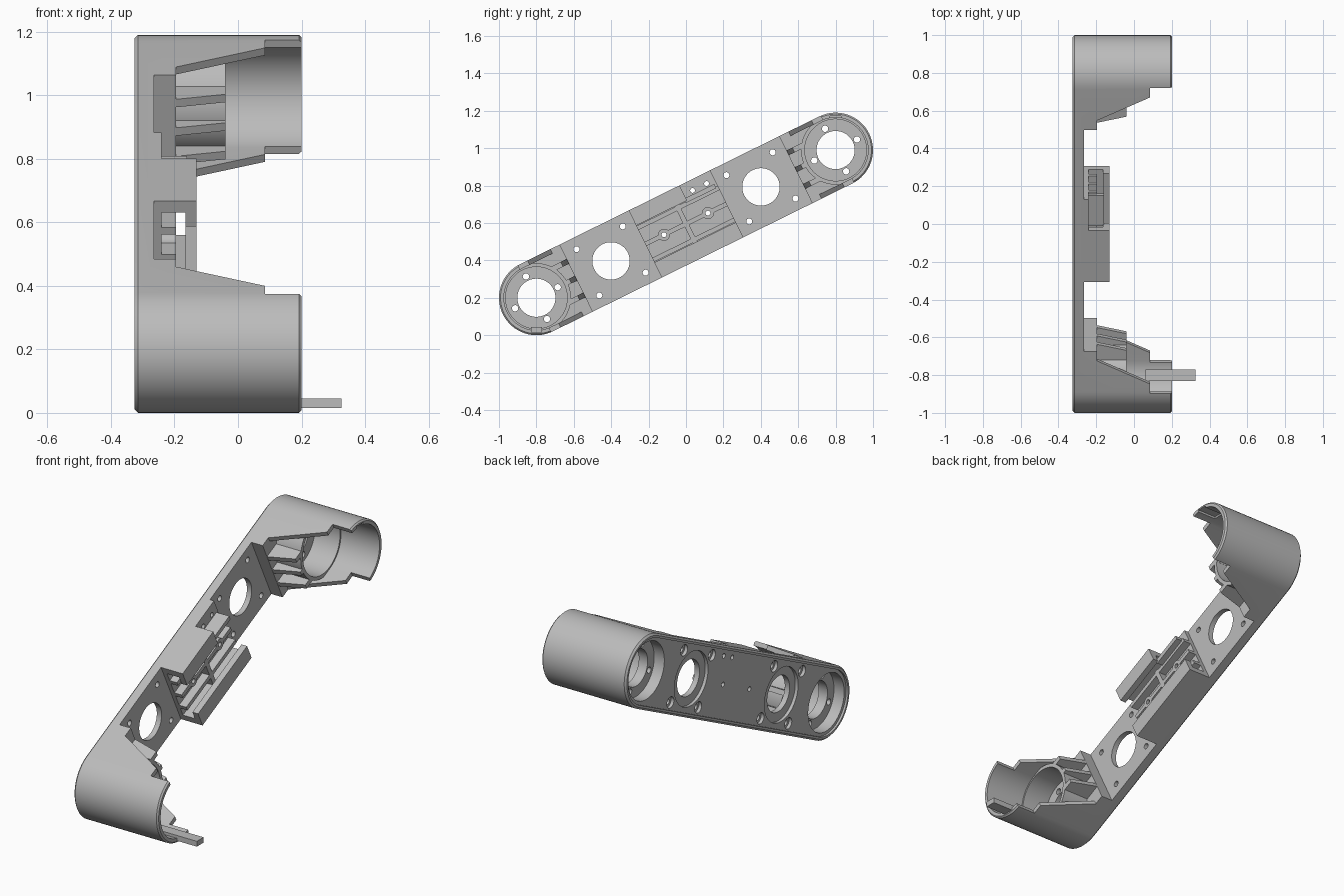
import bpy, bmesh
from math import sin, cos, pi, atan2, sqrt
from mathutils import Matrix

if "Cube" in bpy.data.objects:
    bpy.data.objects.remove(bpy.data.objects["Cube"])

# Local frame: u along the arm, v across it, w is depth (world x)
HALF, R = 0.892, 0.2
ang = atan2(0.4427, 0.8966)
c, s = cos(ang), sin(ang)
ARM = Matrix(((0, 0, 1, 0), (c, -s, 0, 0), (s, c, 0, 0.595), (0, 0, 0, 1)))
WORLD = Matrix.Identity(4)

grey = bpy.data.materials.new("Light grey plastic")
grey.use_nodes = True
colour = (0.5, 0.5, 0.5, 1)
grey.diffuse_color = colour
grey.node_tree.nodes["Principled BSDF"].inputs["Base Color"].default_value = colour


def loft(name, rings, frame=ARM):
    """Solid through matching rings of points, capped at both ends."""
    bm = bmesh.new()
    loops = [[bm.verts.new(p) for p in ring] for ring in rings]
    n = len(loops[0])
    for a, b in zip(loops, loops[1:]):
        for i in range(n):
            j = (i + 1) % n
            bm.faces.new((a[i], a[j], b[j], b[i]))
    bm.faces.new(loops[0][::-1])
    bm.faces.new(loops[-1])
    bm.transform(frame)
    bmesh.ops.recalc_face_normals(bm, faces=bm.faces)
    mesh = bpy.data.meshes.new(name)
    bm.to_mesh(mesh)
    bm.free()
    mesh.materials.append(grey)
    obj = bpy.data.objects.new(name, mesh)
    bpy.context.collection.objects.link(obj)
    return obj


def stadium(r, w, n=32):
    pts = []
    for side, start in ((1, -pi / 2), (-1, pi / 2)):
        for i in range(n + 1):
            a = start + pi * i / n
            pts.append((side * HALF + r * cos(a), r * sin(a), w))
    return pts


def cylinder(name, u, v, r, w0, w1, n=48):
    circle = [(u + r * cos(2 * pi * i / n), v + r * sin(2 * pi * i / n)) for i in range(n)]
    return loft(name, [[(x, y, w) for x, y in circle] for w in (w0, w1)])


def box(name, u0, u1, v0, v1, w0, w1, frame=ARM):
    rect = [(u0, v0), (u1, v0), (u1, v1), (u0, v1)]
    return loft(name, [[(x, y, w) for x, y in rect] for w in (w0, w1)], frame)


def across(name, profile, v0, v1):
    """Profile in u and w, extruded across the arm."""
    return loft(name, [[(u, v, w) for u, w in profile] for v in (v0, v1)])


def cut(obj, cutter, keep=False):
    mod = obj.modifiers.new("Cut", "BOOLEAN")
    mod.operation, mod.solver, mod.object = "DIFFERENCE", "EXACT", cutter
    bpy.context.view_layer.update()
    bpy.context.view_layer.objects.active = obj
    bpy.ops.object.modifier_apply(modifier=mod.name)
    if not keep:
        bpy.data.objects.remove(cutter)


# Outer shell: chamfered stadium, hollowed from the open side
body = loft("arm_shell", [stadium(R - 0.01, -0.325), stadium(R, -0.315),
                          stadium(R, 0.192), stadium(R - 0.008, 0.2)])
cut(body, loft("cavity", [stadium(0.174, -0.195), stadium(0.174, 0.4)]))
half = [(0.654, -0.265), (0.654, -0.195), (0.71, -0.195),
        (0.846, 0.085), (0.902, 0.085), (0.902, 0.4)]
cut(body, across("side_opening", [(-u, w) for u, w in half[::-1]] + half, -0.4, 0.4))

# Shallow recess in the back
cut(body, loft("back_recess", [stadium(0.178, -0.4), stadium(0.178, -0.313)]))

# Joint sockets at the ends and motor mounts next to them
for side in (-1, 1):
    end, motor = side * HALF, side * 0.447
    cut(body, cylinder("socket_recess", end, 0, 0.16, -0.4, -0.25))
    cut(body, cylinder("socket_hole", end, 0, 0.102, -0.4, 0))
    cut(body, cylinder("motor_recess", motor, 0, 0.15, -0.4, -0.295))
    cut(body, cylinder("motor_hole", motor, 0, 0.1, -0.4, 0))
    for k in range(4):
        a = k * pi / 2
        u, v = end + 0.127 * cos(a), 0.127 * sin(a)
        cut(body, cylinder("socket_bolt", u, v, 0.017, -0.4, 0, 20))
        a += pi / 4
        u, v = motor + 0.195 * cos(a), 0.195 * sin(a)
        cut(body, cylinder("motor_bolt", u, v, 0.016, -0.4, 0, 20))
        cut(body, cylinder("motor_counterbore", u, v, 0.031, -0.4, -0.295, 24))

    # Socket collar and its bracing ribs
    collar = cylinder("socket_collar", end, 0, 0.185, -0.2, -0.04, 64)
    cut(collar, cylinder("collar_bore", end, 0, 0.165, -0.3, 0, 64))
    for v in (-0.1, 0, 0.1):
        tip = HALF - sqrt(0.172 ** 2 - v * v)
        rib = [(0.655, -0.2), (0.655, -0.192), (0.69, -0.04), (tip, -0.04), (tip, -0.2)]
        across("socket_rib", [(side * u, w) for u, w in rib], v - 0.014, v + 0.014)

# Centre tray floor
E = 0.243
tray = box("tray_floor", -E, E, -R, R, -0.27, -0.24)
for u, v in ((-0.131, 0), (0.131, 0), (0.111, 0.145), (0.194, 0.145)):
    drill = cylinder("tray_hole", u, v, 0.013, -0.4, 0, 20)
    cut(body, drill, keep=True)
    cut(tray, drill)

# Tray ribs and screw bosses
box("tray_cross_rib", -0.013, 0.013, -0.165, 0.115, -0.25, -0.195)
for v in (-0.095, 0.095):
    box("tray_long_rib", -E, E, v - 0.012, v + 0.012, -0.25, -0.195)
for side in (-1, 1):
    for a, b in ((0.01, 0.105), (0.157, E)):
        box("tray_middle_rib", *sorted((side * a, side * b)), -0.012, 0.012, -0.25, -0.195)
    boss = cylinder("screw_boss", side * 0.131, 0, 0.032, -0.25, -0.195, 32)
    cut(boss, cylinder("boss_hole", side * 0.131, 0, 0.013, -0.4, 0, 20))

# Side rails with inward lips: one full length, one shorter
for side, stop in ((-1, E), (1, 0.06)):
    box("rail_wall", -E, stop, *sorted((side * 0.16, side * R)), -0.25, -0.14)
    box("rail_lip", -E, stop, *sorted((side * 0.11, side * R)), -0.165, -0.13)
box("connector_bar", 0.05, 0.23, 0.1, 0.125, -0.25, -0.16)

# Locking tab at the lower end and matching notch at the upper end
box("locking_tab", 0.06, 0.325, -0.83, -0.77, 0.015, 0.045, WORLD)
cut(body, box("tab_notch", 0.085, 0.4, 0.77, 0.83, 1.1, 1.173, WORLD))

# Smooth curved walls, keep hard edges
for obj in bpy.context.collection.objects:
    if obj.type == "MESH" and grey.name in obj.data.materials:
        bpy.ops.object.select_all(action="DESELECT")
        obj.select_set(True)
        bpy.context.view_layer.objects.active = obj
        bpy.ops.object.shade_smooth_by_angle(angle=0.5)
